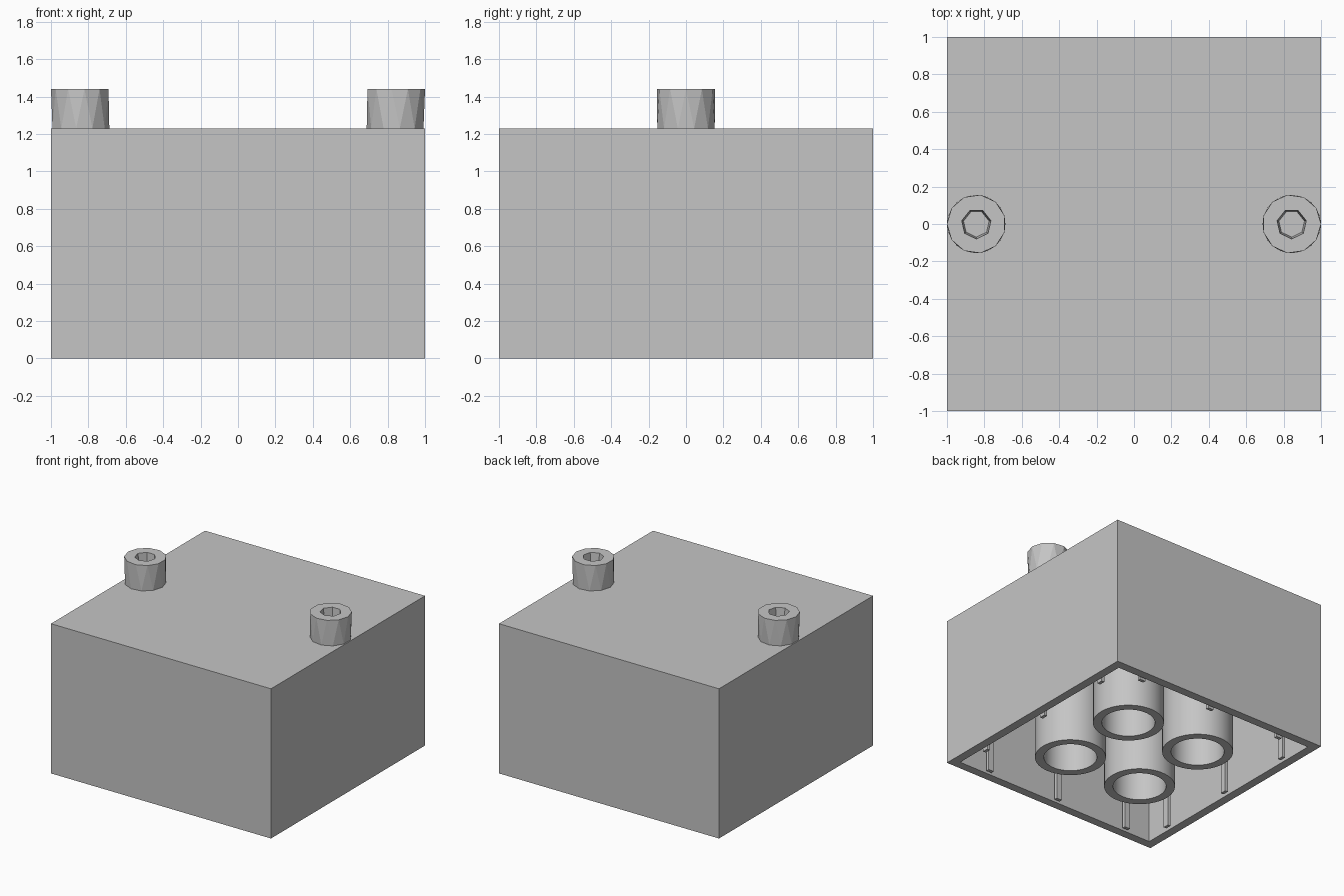
import bpy, bmesh, math

if "Cube" in bpy.data.objects:
    bpy.data.objects.remove(bpy.data.objects["Cube"], do_unlink=True)

WALL, TOP, CEILING = 0.1, 1.23, 1.13

grey = bpy.data.materials.new("light_grey")
grey.use_nodes = True
colour = (0.56, 0.56, 0.56, 1)
grey.diffuse_color = colour
grey.node_tree.nodes["Principled BSDF"].inputs["Base Color"].default_value = colour


def finish(bm, name, smooth=False):
    bmesh.ops.recalc_face_normals(bm, faces=bm.faces)
    mesh = bpy.data.meshes.new(name)
    bm.to_mesh(mesh)
    bm.free()
    mesh.materials.append(grey)
    obj = bpy.data.objects.new(name, mesh)
    bpy.context.collection.objects.link(obj)
    if smooth:
        bpy.ops.object.select_all(action='DESELECT')
        obj.select_set(True)
        bpy.context.view_layer.objects.active = obj
        bpy.ops.object.shade_smooth_by_angle(angle=math.radians(35))
    return obj


def box(name, centre, size):
    bm = bmesh.new()
    bmesh.ops.create_cube(bm, size=1)
    bmesh.ops.scale(bm, vec=size, verts=bm.verts)
    bmesh.ops.translate(bm, vec=centre, verts=bm.verts)
    return finish(bm, name)


def ring(bm, x, y, z, radius, sides, turn=0.0):
    angles = [turn + math.tau * i / sides for i in range(sides)]
    return [bm.verts.new((x + radius * math.cos(a), y + radius * math.sin(a), z))
            for a in angles]


def join(bm, a, b):
    n = len(a)
    for i in range(n):
        j = (i + 1) % n
        bm.faces.new((a[i], a[j], b[j], b[i]))


# Hollow block, open underneath
bm = bmesh.new()
bmesh.ops.create_cube(bm, size=1)
bmesh.ops.scale(bm, vec=(2, 2, TOP), verts=bm.verts)
bmesh.ops.translate(bm, vec=(0, 0, TOP / 2), verts=bm.verts)
bm.normal_update()
floor = min(bm.faces, key=lambda f: f.calc_center_median().z)
bmesh.ops.inset_region(bm, faces=[floor], thickness=WALL)
moved = bmesh.ops.extrude_face_region(bm, geom=[floor])
bmesh.ops.translate(bm, vec=(0, 0, CEILING),
                    verts=[v for v in moved["geom"] if isinstance(v, bmesh.types.BMVert)])
if floor.is_valid:
    bm.faces.remove(floor)
finish(bm, "block_shell")

# Four tubes hanging from the ceiling
for x in (-0.34, 0.34):
    for y in (-0.34, 0.34):
        bm = bmesh.new()
        outer_top, outer_low, inner_low, inner_top = [
            ring(bm, x, y, z, r, 48)
            for z, r in ((CEILING, 0.267), (0, 0.267), (0, 0.2), (CEILING, 0.2))]
        join(bm, outer_top, outer_low)
        join(bm, outer_low, inner_low)
        join(bm, inner_low, inner_top)
        join(bm, inner_top, outer_top)
        finish(bm, "inner_tube", smooth=True)

# Three thin ribs on each inside wall
reach = 1 - WALL - 0.012
for along in (-0.67, 0, 0.67):
    for side in (-1, 1):
        box("wall_rib", (along, side * reach, CEILING / 2), (0.05, 0.026, CEILING))
        box("wall_rib", (side * reach, along, CEILING / 2), (0.026, 0.05, CEILING))

# Faceted bolt heads with a tapered socket
SIDES = 11
for side, name in ((-1, "right_bolt_head"), (1, "left_bolt_head")):
    x = 0.843 * side
    turn = math.pi if side < 0 else 0
    bm = bmesh.new()
    low = ring(bm, x, 0, TOP, 0.155, SIDES, turn + math.pi / SIDES)
    high = ring(bm, x, 0, 1.44, 0.157, SIDES, turn)
    for i in range(SIDES):
        j = (i + 1) % SIDES
        bm.faces.new((low[i], high[j], high[i]))
        bm.faces.new((low[i], low[j], high[j]))
    bm.faces.new(low)
    rim = ring(bm, x, 0, 1.44, 0.08, 7, -turn + math.pi / 2 * -side)
    base = ring(bm, x, 0, 1.32, 0.07, 7, -turn + math.pi / 2 * -side)
    join(bm, rim, base)
    bm.faces.new(base)
    edges = [bm.edges.get((loop[i], loop[i - 1]))
             for loop in (high, rim) for i in range(len(loop))]
    bmesh.ops.triangle_fill(bm, edges=edges, use_beauty=True)
    finish(bm, name)
